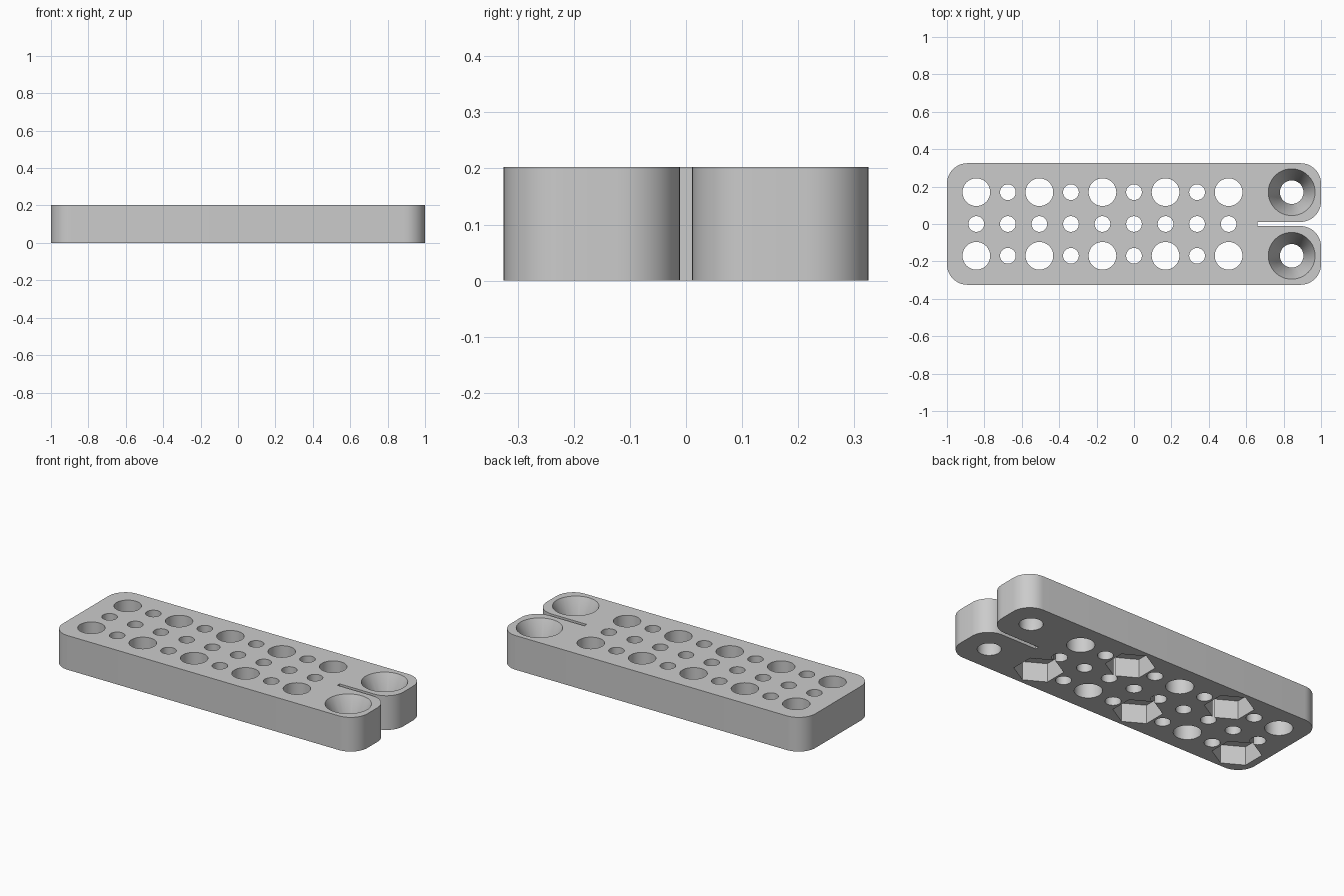
import bpy, bmesh, math
from mathutils import Matrix

cube = bpy.data.objects.get("Cube")
if cube:
    bpy.data.objects.remove(cube, do_unlink=True)

HEIGHT, HALF_Y, CORNER = 0.203, 0.325, 0.11
PITCH, ROW_Y, START_X = 0.1686, 0.17, -0.843
SLOT_X, SLOT_Y = 0.66, 0.011

grey = bpy.data.materials.new("light_grey")
grey.use_nodes = True
grey.diffuse_color = (0.6, 0.6, 0.6, 1)
grey.node_tree.nodes["Principled BSDF"].inputs["Base Color"].default_value = (0.6, 0.6, 0.6, 1)


def make_object(name, bm):
    bmesh.ops.recalc_face_normals(bm, faces=bm.faces)
    mesh = bpy.data.meshes.new(name)
    bm.to_mesh(mesh)
    bm.free()
    mesh.materials.append(grey)
    obj = bpy.data.objects.new(name, mesh)
    bpy.context.collection.objects.link(obj)
    return obj


def arc(cx, cy, start, steps=12):
    """Quarter circle, counter-clockwise from the start angle in degrees."""
    angles = [math.radians(start + 90 * i / steps) for i in range(steps + 1)]
    return [(cx + CORNER * math.cos(a), cy + CORNER * math.sin(a)) for a in angles]


def add_plug(bm, x, y, z0, z1, r0, r1, sides):
    """Round or hexagonal cutter from z0 to z1."""
    bmesh.ops.create_cone(bm, cap_ends=True, segments=sides, radius1=r0, radius2=r1,
                          depth=z1 - z0, matrix=Matrix.Translation((x, y, (z0 + z1) / 2)))


# Slab with a slotted, rounded end
near, far = 1 - CORNER, HALF_Y - CORNER
upper = [(SLOT_X, SLOT_Y)] + arc(near, SLOT_Y + CORNER, -90) + arc(near, far, 0) + arc(-near, far, 90)
outline = upper + [(x, -y) for x, y in reversed(upper)]
bm = bmesh.new()
face = bm.faces.new([bm.verts.new((x, y, 0)) for x, y in outline])
top = bmesh.ops.extrude_face_region(bm, geom=[face])["geom"]
bmesh.ops.translate(bm, vec=(0, 0, HEIGHT), verts=[v for v in top if isinstance(v, bmesh.types.BMVert)])
plate = make_object("perforated_plate", bm)

# Through holes, hexagonal nut pockets and countersinks
holes, pockets, sinks = bmesh.new(), bmesh.new(), bmesh.new()
for i in range(9):
    x = START_X + PITCH * i
    for row in (-1, 0, 1):
        big = row != 0 and i % 2 == 0
        radius = 0.074 if big else 0.042
        add_plug(holes, x, row * ROW_Y, -0.05, HEIGHT + 0.05, radius, radius, 48)
        # pockets alternate between the two outer rows
        if big and row == (-1 if i % 4 == 0 else 1):
            add_plug(pockets, x, row * ROW_Y, -0.05, 0.11, 0.132, 0.132, 6)
SINK, SLOPE = 0.14, 0.062 / 0.14
for side in (-1, 1):
    add_plug(holes, 0.843, side * ROW_Y, -0.05, HEIGHT + 0.05, 0.063, 0.063, 48)
    add_plug(sinks, 0.843, side * ROW_Y, HEIGHT - SINK - 0.01, HEIGHT + 0.02,
             0.063 - 0.01 * SLOPE, 0.125 + 0.02 * SLOPE, 64)

bpy.ops.object.select_all(action="DESELECT")
bpy.context.view_layer.objects.active = plate
plate.select_set(True)
for name, cutter_bm in (("hole_cutter", holes), ("pocket_cutter", pockets), ("sink_cutter", sinks)):
    cutter = make_object(name, cutter_bm)
    cutter.hide_render = True
    mod = plate.modifiers.new(name, "BOOLEAN")
    mod.operation, mod.solver, mod.object = "DIFFERENCE", "EXACT", cutter
    bpy.ops.object.modifier_apply(modifier=name)
    bpy.data.objects.remove(cutter, do_unlink=True)

bpy.ops.object.shade_smooth_by_angle(angle=math.radians(30))
